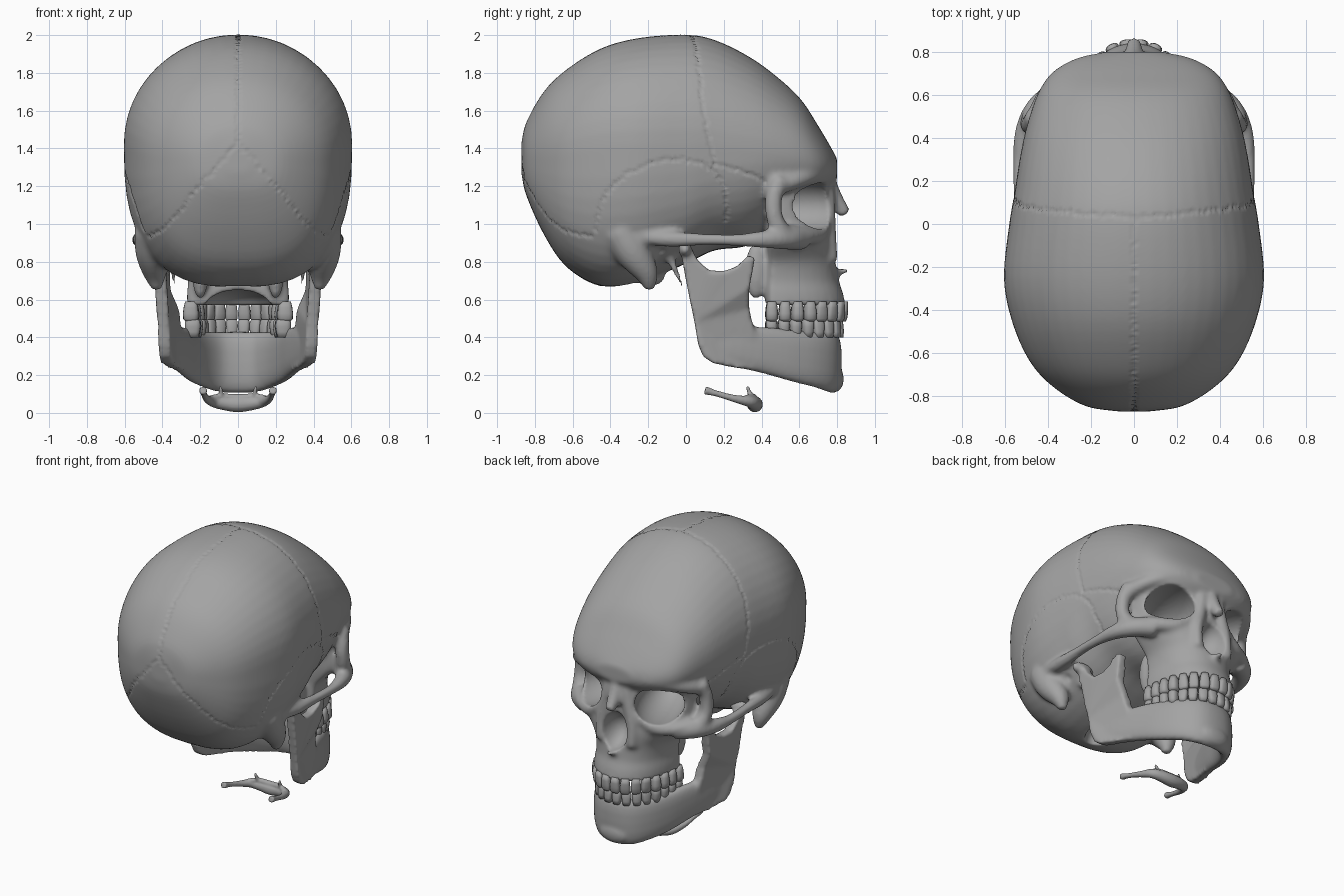
import bpy, bmesh, random
from math import sin, cos, pi, copysign
from mathutils import Vector, Matrix, Euler
from mathutils.kdtree import KDTree

random.seed(4)
cube = bpy.data.objects.get("Cube")
if cube:
    bpy.data.objects.remove(cube, do_unlink=True)

bone = bpy.data.materials.new("bone grey")
bone.use_nodes = True
bone.diffuse_color = (0.37, 0.37, 0.37, 1)
for node in bone.node_tree.nodes:
    if node.type == 'BSDF_PRINCIPLED':
        node.inputs["Base Color"].default_value = bone.diffuse_color


# ---- helpers ----
def power(v, n):
    return copysign(abs(v) ** (2 / n), v)


def circle(count):
    return [(cos(2 * pi * k / count), sin(2 * pi * k / count)) for k in range(count)]


def spline(rows, n=5):
    r = [Vector(row) for row in rows]
    p = [r[0] * 2 - r[1]] + r + [r[-1] * 2 - r[-2]]
    out = []
    for a, b, c, d in zip(p, p[1:], p[2:], p[3:]):
        for i in range(n):
            t = i / n
            out.append(b + (c - a) * (t / 2) + (a * 2 - b * 5 + c * 4 - d) * (t * t / 2)
                       + (b * 3 - a - c * 3 + d) * (t ** 3 / 2))
    return out + [r[-1]]


def loft(bm, rings):
    vs = [[bm.verts.new(p) for p in ring] for ring in rings]
    n = len(vs[0])
    for a, b in zip(vs, vs[1:]):
        for k in range(n):
            bm.faces.new((a[k], a[(k + 1) % n], b[(k + 1) % n], b[k]))
    bm.faces.new(vs[0][::-1])
    bm.faces.new(vs[-1])


def tube(bm, *rows):
    """Round tube through (x, y, z, radius) rows."""
    pts = spline(rows)
    span = pts[-1].xyz - pts[0].xyz
    ref = Vector((1, 0, 0)) if abs(span.z) > span.length * 0.6 else Vector((0, 0, 1))
    rings = []
    for i, p in enumerate(pts):
        t = pts[min(i + 1, len(pts) - 1)].xyz - pts[max(i - 1, 0)].xyz
        u = t.cross(ref).normalized()
        v = t.cross(u).normalized()
        rings.append([p.xyz + (u * c + v * s) * p.w for c, s in circle(14)])
    loft(bm, rings)


def blob(bm, centre, radii, turn=0):
    bmesh.ops.create_uvsphere(bm, u_segments=32, v_segments=20, radius=1,
                              matrix=Matrix.LocRotScale(Vector(centre), Euler((0, 0, turn)), Vector(radii)))


def mirror(bm):
    geo = bmesh.ops.duplicate(bm, geom=bm.verts[:] + bm.edges[:] + bm.faces[:])["geom"]
    for v in geo:
        if isinstance(v, bmesh.types.BMVert):
            v.co.x = -v.co.x


def finish(bm, name):
    bmesh.ops.recalc_face_normals(bm, faces=bm.faces[:])
    me = bpy.data.meshes.new(name)
    bm.to_mesh(me)
    bm.free()
    ob = bpy.data.objects.new(name, me)
    bpy.context.scene.collection.objects.link(ob)
    ob.data.materials.append(bone)
    ob.data.shade_smooth()
    return ob


def bake(ob):
    dg = bpy.context.evaluated_depsgraph_get()
    me = bpy.data.meshes.new_from_object(ob.evaluated_get(dg))
    ob.modifiers.clear()
    ob.data = me
    me.materials.clear()
    me.materials.append(bone)
    me.shade_smooth()


def fuse(ob, size, rounds):
    m = ob.modifiers.new("fuse", 'REMESH')
    m.mode = 'VOXEL'
    m.voxel_size = size
    s = ob.modifiers.new("soften", 'SMOOTH')
    s.factor = 0.5
    s.iterations = rounds
    bake(ob)


def carve(ob, centre, radii, turn=0):
    bm = bmesh.new()
    blob(bm, centre, radii, turn)
    cutter = finish(bm, "cutter")
    cutter.hide_render = True
    m = ob.modifiers.new("carve", 'BOOLEAN')
    m.operation = 'DIFFERENCE'
    m.solver = 'EXACT'
    m.object = cutter
    bake(ob)
    bpy.data.objects.remove(cutter, do_unlink=True)


# ---- skull: paired parts ----
bm = bmesh.new()
tube(bm, (.49, -.3, .94, .04), (.515, -.1, .92, .042), (.528, .1, .918, .033),
     (.53, .28, .915, .034), (.505, .43, .92, .05), (.44, .54, .925, .062), (.34, .62, .92, .06))  # cheek arch
tube(bm, (.46, .52, .93, .055), (.485, .47, 1.03, .046), (.48, .465, 1.14, .046),
     (.455, .5, 1.24, .05))                                                  # outer orbit rim
tube(bm, (.46, .48, 1.2, .05), (.39, .62, 1.245, .045), (.25, .73, 1.29, .045),
     (.1, .752, 1.285, .043), (0, .75, 1.27, .04))                           # brow
tube(bm, (.44, .54, .955, .045), (.36, .63, .94, .045), (.24, .7, .945, .045),
     (.12, .74, 1.03, .035))                                                 # lower orbit rim
tube(bm, (.06, .74, 1.23, .04), (.08, .75, 1.1, .042), (.115, .755, .95, .042),
     (.12, .77, .8, .035))                                                   # nose flank
tube(bm, (.44, -.34, .96, .11), (.45, -.28, .85, .095), (.44, -.21, .74, .065),
     (.43, -.19, .65, .025))                                                 # mastoid
tube(bm, (.36, -.09, .84, .025), (.345, -.05, .74, .018), (.33, -.01, .66, .012))  # styloid
blob(bm, (.2, .37, .75), (.045, .06, .15))                                   # pterygoid plate
blob(bm, (.1, -.19, .72), (.045, .08, .05))                                  # neck joint
mirror(bm)

# ---- skull: cranium lofted from back to front: y, half width, top, middle, bottom ----
rows = [(-.872, .07, 1.43, 1.35, 1.27), (-.845, .23, 1.54, 1.35, 1.15), (-.75, .385, 1.705, 1.36, .94),
        (-.63, .49, 1.82, 1.38, .77), (-.45, .568, 1.93, 1.41, .67), (-.25, .605, 1.985, 1.42, .69),
        (0, .58, 2.003, 1.42, .79), (.15, .555, 1.975, 1.42, .86), (.31, .53, 1.9, 1.4, .88),
        (.45, .5, 1.805, 1.38, .95), (.6, .45, 1.67, 1.35, 1.05), (.7, .385, 1.52, 1.32, 1.13),
        (.765, .28, 1.41, 1.3, 1.2), (.8, .14, 1.345, 1.29, 1.24)]
rings = []
for y, w, top, mid, low in spline(rows, 4):
    n = 2.75 - 1.6 * max(0, min(y, .5))
    rings.append([(w * power(c, 2.05 if s > 0 else n), y,
                   mid + ((top - mid) * power(s, 2.05) if s > 0 else (mid - low) * power(s, n)))
                  for c, s in circle(48)])
loft(bm, rings)

# ---- skull: upper jaw and mid face: z, half width, front, middle ----
rows = [(.57, .27, .845, .45), (.64, .27, .83, .45), (.7, .265, .81, .45), (.8, .285, .8, .46),
        (.88, .35, .79, .46), (.96, .41, .775, .46), (1.1, .41, .76, .46), (1.25, .41, .76, .46)]
loft(bm, [[(w * power(c, 2.2), mid + (power(s, 2.2) * (front - mid) if s > 0 else s * .04), z)
           for c, s in circle(40)] for z, w, front, mid in spline(rows, 3)])
tube(bm, (0, .755, 1.24, .035), (0, .785, 1.14, .045), (0, .845, 1.05, .034))    # nasal bones
tube(bm, (0, .76, .755, .04), (0, .81, .755, .03), (0, .865, .76, .014))         # nasal spine
skull = finish(bm, "skull")
fuse(skull, .014, 5)

# ---- skull: hollows ----
for side in (1, -1):
    carve(skull, (side * .23, .6, 1.097), (.158, .32, .132), -side * .35)  # orbit
    carve(skull, (side * .47, -.13, .84), (.06, .035, .04))                # ear canal
carve(skull, (0, .82, .89), (.095, .16, .13))                              # nose opening
carve(skull, (0, .53, .56), (.19, .25, .1))                                # palate
carve(skull, (0, -.3, .67), (.1, .14, .12))                                # spinal opening
fuse(skull, .012, 3)

# ---- skull: sutures pressed in as fine grooves ----
half = [
    [(0, .03, 2), (.25, .05, 1.93), (.45, .07, 1.71), (.55, .11, 1.5), (.56, .15, 1.32)],
    [(0, -.86, 1.43), (.2, -.8, 1.2), (.36, -.66, 1.0), (.48, -.5, .93)],
    [(.55, -.5, .94), (.58, -.46, 1.1), (.6, -.33, 1.25), (.6, -.1, 1.34),
     (.56, .1, 1.31), (.52, .2, 1.2), (.45, .22, 1.0)],
    [(.54, .15, 1.32), (.5, .3, 1.28), (.46, .42, 1.23)]]
lines = half + [[(-x, y, z) for x, y, z in line] for line in half]
lines.append([(0, .03, 2), (0, -.3, 1.97), (0, -.6, 1.84), (0, -.78, 1.66), (0, -.86, 1.43)])
samples = []
for line in lines:
    for p in spline(line, 14):
        jitter = Vector([random.uniform(-.007, .007) for _ in range(3)])
        samples.append(skull.closest_point_on_mesh(p + jitter)[1])
tree = KDTree(len(samples))
for i, p in enumerate(samples):
    tree.insert(p, i)
tree.balance()
moves = []
for v in skull.data.vertices:
    d = tree.find(v.co)[2]
    if d < .012:
        moves.append((v, v.normal * (-.01 * (1 - d / .012))))
for v, shift in moves:
    v.co += shift

# ---- mandible: ramus plate, condyle, curved body, chin ----
bm = bmesh.new()
outline = [(-.03, .87), (0, .7), (.045, .48), (.065, .36), (.09, .3), (.14, .265), (.23, .245), (.36, .225),
           (.38, .4), (.35, .48), (.335, .55), (.335, .66), (.365, .82), (.33, .835), (.27, .775), (.2, .75),
           (.12, .755), (.06, .81), (.03, .87)]
loft(bm, [[(.385 + (z - .3) * .06 - max(0, y - .15) * (.32 if z < .6 else .1) + off, y, z) for y, z in outline]
          for off in (-.032, .032)])
blob(bm, (.42, -.005, .865), (.085, .035, .04))
mirror(bm)
body = [(0, .775, .105, .43, .1), (.1, .755, .11, .43, .1), (.18, .68, .135, .43, .095),
        (.245, .56, .165, .44, .09), (.295, .42, .205, .455, .085), (.34, .28, .24, .45, .07),
        (.375, .15, .28, .4, .05)]
path = spline([(-x, *rest) for x, *rest in body[:0:-1]] + body, 4)
rings = []
for i, (x, y, low, top, thick) in enumerate(path):
    a, b = path[max(i - 1, 0)], path[min(i + 1, len(path) - 1)]
    out = Vector((a[1] - b[1], b[0] - a[0], 0)).normalized()
    rings.append([Vector((x, y, (low + top) / 2 + (top - low) / 2 * power(s, 2.7))) + out * (thick / 2 * power(c, 2.6))
                  for c, s in circle(20)])
loft(bm, rings)
blob(bm, (0, .79, .18), (.11, .045, .07))
mandible = finish(bm, "mandible")
fuse(mandible, .012, 6)


# ---- teeth set along each dental arch ----
def teeth(name, count, width, back, front, root, tip):
    bm = bmesh.new()
    curve = [Vector((width * power(cos(a), 2.3), back + (front - back) * power(sin(a), 2.3), 0))
             for a in (pi * k / 600 for k in range(601))]
    dist = [0]
    for a, b in zip(curve, curve[1:]):
        dist.append(dist[-1] + (b - a).length)
    step = dist[-1] / count
    for k in range(count):
        i = next(j for j, d in enumerate(dist) if d >= (k + .5) * step)
        along = (curve[i + 1] - curve[i - 1]).normalized()
        across = Vector((along.y, -along.x, 0))
        molar = abs(k - (count - 1) / 2) > 4
        deep = .042 if molar else .028
        rings = []
        for t, size in ((0, .72), (.3, .9), (.6, 1), (.88, .96), (1, .7)):
            mid = curve[i] + Vector((0, 0, root + (tip - root) * t))
            thin = 1 if molar else 1.15 - .5 * t
            rings.append([mid + along * (power(c, 3) * step * .49 * size)
                          + across * (power(s, 2.6) * deep * size * thin) for c, s in circle(16)])
        loft(bm, rings)
    return finish(bm, name)


teeth("upper_teeth", 16, .25, .42, .835, .59, .485)
teeth("lower_teeth", 16, .24, .42, .812, .4, .495)

# ---- hyoid bone ----
bm = bmesh.new()
tube(bm, (.085, .35, .08, .018), (.09, .335, .11, .012), (.095, .325, .14, .008))
mirror(bm)
horn = [(.185, .1, .12, .022), (.18, .17, .1, .016), (.165, .26, .075, .02), (.13, .335, .06, .03),
        (.07, .36, .05, .037)]
tube(bm, *[(-x, *rest) for x, *rest in horn], (0, .365, .045, .042), *horn[::-1])
tube(bm, (-.14, .32, .08, .016), (-.08, .35, .085, .018), (0, .358, .08, .02),
     (.08, .35, .085, .018), (.14, .32, .08, .016))
hyoid = finish(bm, "hyoid_bone")
fuse(hyoid, .007, 2)
